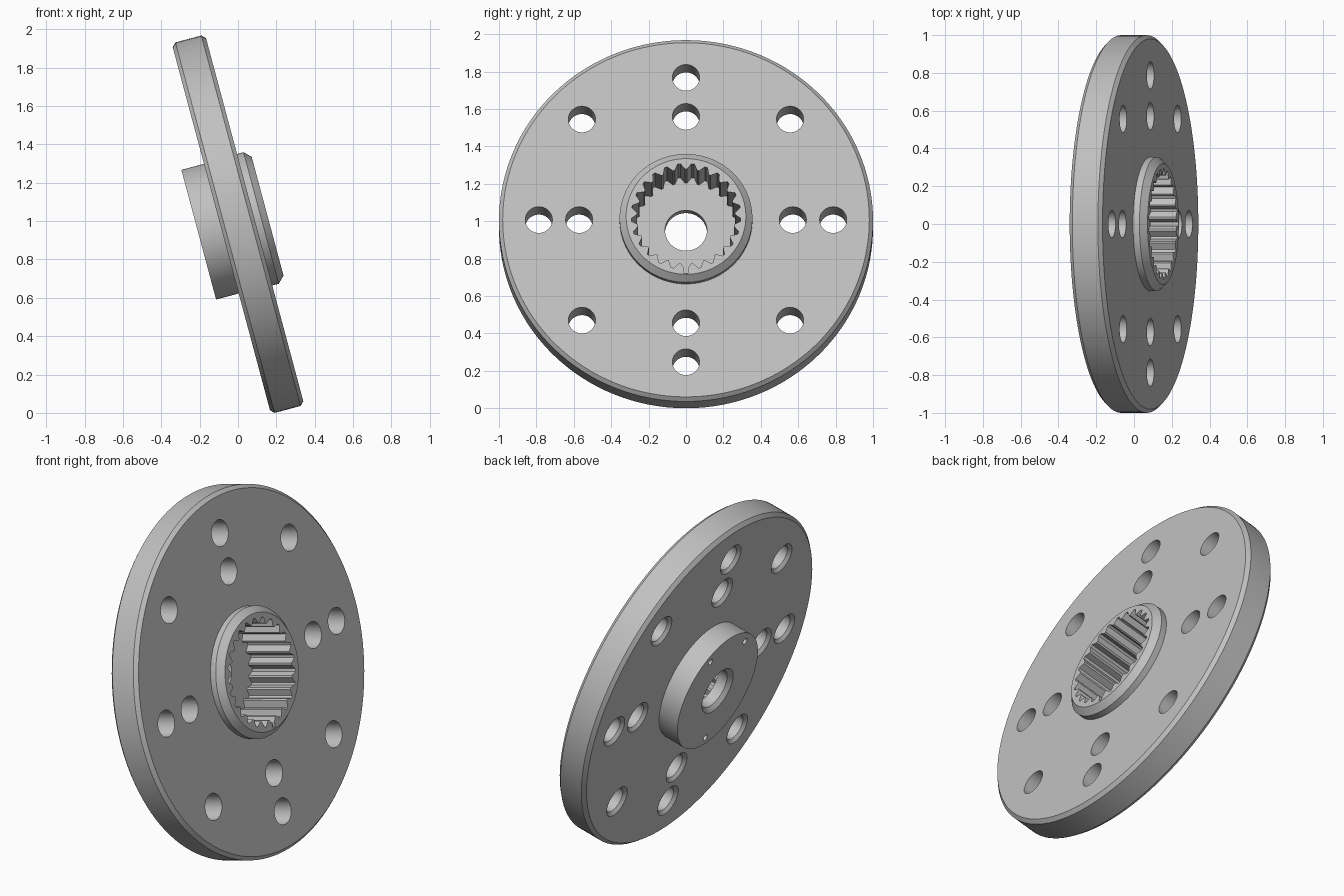
import bpy, bmesh
from math import sin, cos, pi, radians
from mathutils import Matrix

cube = bpy.data.objects.get("Cube")
if cube:
    bpy.data.objects.remove(cube, do_unlink=True)


def material(name, color):
    mat = bpy.data.materials.new(name)
    mat.use_nodes = True
    mat.diffuse_color = color
    bsdf = next(n for n in mat.node_tree.nodes if n.type == "BSDF_PRINCIPLED")
    bsdf.inputs["Base Color"].default_value = color
    return mat


def lathe(bm, profile, segments, x=0, y=0):
    """Turn a closed (radius, height) profile around a vertical axis at x, y."""
    rings = []
    for r, z in profile:
        if r == 0:
            rings.append([bm.verts.new((x, y, z))] * segments)
        else:
            rings.append([bm.verts.new((x + r * cos(2 * pi * i / segments),
                                        y + r * sin(2 * pi * i / segments), z))
                          for i in range(segments)])
    for a, b in zip(rings, rings[1:] + rings[:1]):
        for i in range(segments):
            j = (i + 1) % segments
            corners = list(dict.fromkeys((a[i], a[j], b[j], b[i])))
            if len(corners) > 2:
                bm.faces.new(corners)


def prism(bm, outline, bottom, top):
    """Extrude a flat outline between two heights."""
    face = bm.faces.new([bm.verts.new((x, y, bottom)) for x, y in outline])
    made = bmesh.ops.extrude_face_region(bm, geom=[face])["geom"]
    verts = [v for v in made if isinstance(v, bmesh.types.BMVert)]
    bmesh.ops.translate(bm, verts=verts, vec=(0, 0, top - bottom))


def finish(bm, name):
    bmesh.ops.recalc_face_normals(bm, faces=bm.faces)
    mesh = bpy.data.meshes.new(name)
    bm.to_mesh(mesh)
    bm.free()
    obj = bpy.data.objects.new(name, mesh)
    bpy.context.collection.objects.link(obj)
    return obj


def cut(target, cutter):
    cutter.hide_render = True
    mod = target.modifiers.new("cut", "BOOLEAN")
    mod.operation = "DIFFERENCE"
    mod.solver = "EXACT"
    mod.object = cutter
    bpy.context.view_layer.objects.active = target
    bpy.ops.object.modifier_apply(modifier=mod.name)
    bpy.data.objects.remove(cutter, do_unlink=True)


# Turned body: front collar, bevelled disc, rear hub and countersunk centre hole
bm = bmesh.new()
lathe(bm, [(.112, .16), (.32, .16), (.355, .125), (.355, .09), (.98, .09),
           (1, .07), (1, -.07), (.98, -.09), (.35, -.09), (.35, -.212),
           (.135, -.212), (.112, -.19)], 128)
body = finish(bm, "flanged_disc")

# Toothed socket
TEETH = 25
ROOT, TIP = .293, .262
outline = []
for i in range(TEETH):
    for step, r in ((-.1, ROOT), (.1, ROOT), (.42, TIP), (.58, TIP)):
        a = 2 * pi * (i + step) / TEETH
        outline.append((r * cos(a), r * sin(a)))
bm = bmesh.new()
prism(bm, outline, -.13, .3)
cut(body, finish(bm, "socket_cutter"))

# Bolt holes, countersunk at the back: outer ring of eight, inner ring of four
bm = bmesh.new()
bolt = [(0, -.11), (.11, -.11), (.0725, -.0725), (.0725, .2), (0, .2)]
for count, radius in ((8, .787), (4, .571)):
    for i in range(count):
        a = 2 * pi * i / count
        lathe(bm, bolt[:-1] + [(0, .2)], 40, radius * cos(a), radius * sin(a))
cut(body, finish(bm, "bolt_cutter"))

# Pin holes in the rear hub
bm = bmesh.new()
pin = [(0, -.3), (.018, -.3), (.018, -.145), (0, -.145)]
for x, y in ((-.255, .16), (-.255, -.16), (.305, 0)):
    lathe(bm, pin, 16, x, y)
cut(body, finish(bm, "pin_cutter"))

# Narrow keyway through the collar
bm = bmesh.new()
prism(bm, [(.27, -.011), (.313, -.011), (.313, .011), (.27, .011)], -.12, .3)
cut(body, finish(bm, "keyway_cutter"))

# Colour, shading and tilt
body.data.materials.clear()
body.data.materials.append(material("plain_grey", (.53, .53, .53, 1)))
for poly in body.data.polygons:
    poly.material_index = 0
body.matrix_world = Matrix.Translation((0, 0, .984)) @ Matrix.Rotation(radians(75), 4, "Y")
bpy.ops.object.select_all(action="DESELECT")
body.select_set(True)
bpy.context.view_layer.objects.active = body
bpy.ops.object.shade_smooth_by_angle(angle=radians(25))
